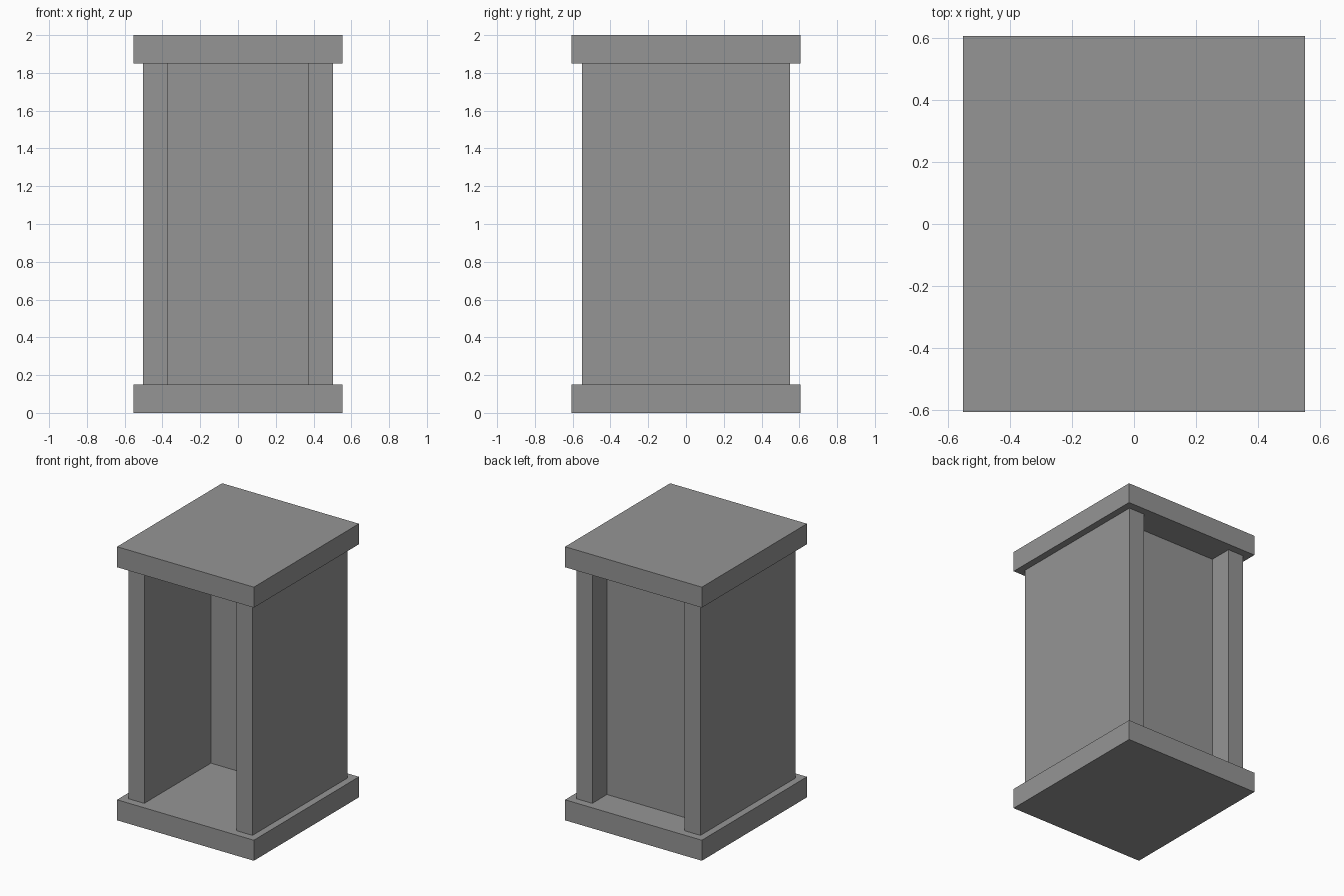
import bpy

cube = bpy.data.objects.get("Cube")
if cube:
    bpy.data.objects.remove(cube, do_unlink=True)

# Single plain grey
grey = bpy.data.materials.new("plain grey")
grey.use_nodes = True
colour = (0.3, 0.3, 0.3, 1)
grey.diffuse_color = colour
grey.node_tree.nodes["Principled BSDF"].inputs["Base Color"].default_value = colour


def box(name, x, y, z):
    """Add a box spanning the given (low, high) ranges."""
    spans = (x, y, z)
    bpy.ops.mesh.primitive_cube_add(size=1, location=[(a + b) / 2 for a, b in spans])
    part = bpy.context.object
    part.name = name
    part.scale = [b - a for a, b in spans]
    bpy.ops.object.transform_apply(location=False, rotation=False, scale=True)
    part.data.materials.append(grey)
    return part


SLAB = 0.15
INNER, OUTER = 0.373, 0.502
body = (SLAB, 2 - SLAB)

# Matching base and top slabs
for name, z in (("base_slab", (0, SLAB)), ("top_slab", (2 - SLAB, 2))):
    box(name, (-0.553, 0.553), (-0.607, 0.607), z)

# Thick side walls
box("left_wall", (INNER, OUTER), (-0.55, 0.55), body)
box("right_wall", (-OUTER, -INNER), (-0.55, 0.55), body)

# Recessed panel closing the rear
box("back_panel", (-INNER, INNER), (0.22, 0.38), body)
